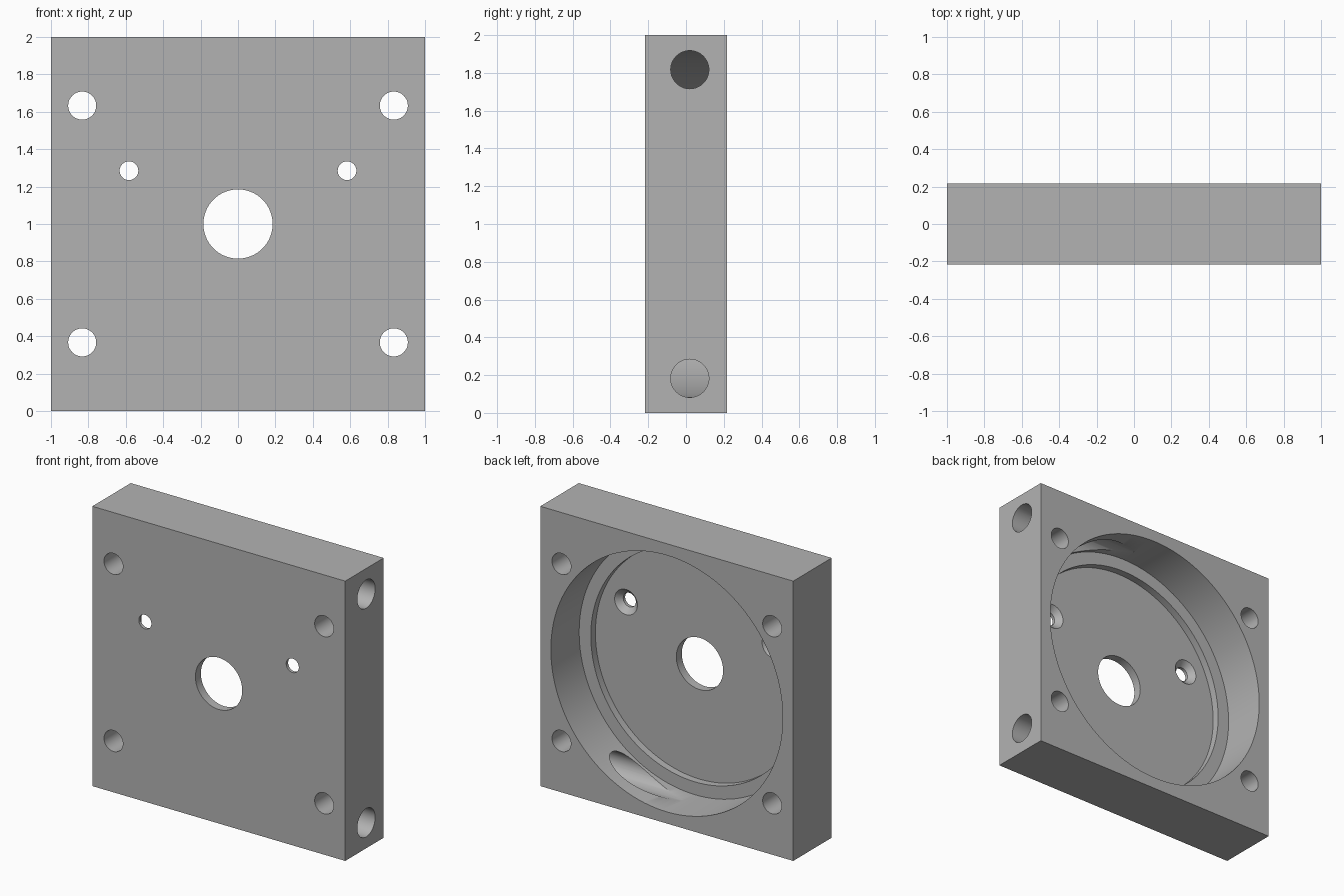
import bpy, bmesh, math
from mathutils import Matrix, Vector

cube = bpy.data.objects.get("Cube")
if cube:
    bpy.data.objects.remove(cube, do_unlink=True)

HALF_DEPTH = 0.217
FRONT, BACK = -HALF_DEPTH, HALF_DEPTH
FLOOR, LEDGE = -0.155, -0.103   # y of the pocket floor and of the ledge around it
OUT = 0.1                       # how far cutters stick out of the plate

grey = bpy.data.materials.new("machined_grey")
grey.use_nodes = True
grey.diffuse_color = (0.45, 0.45, 0.45, 1)
grey.node_tree.nodes["Principled BSDF"].inputs["Base Color"].default_value = (0.45, 0.45, 0.45, 1)


def add_object(name, bm):
    bmesh.ops.recalc_face_normals(bm, faces=bm.faces)
    mesh = bpy.data.meshes.new(name)
    bm.to_mesh(mesh)
    bm.free()
    mesh.materials.append(grey)
    obj = bpy.data.objects.new(name, mesh)
    bpy.context.collection.objects.link(obj)
    return obj


def turned_cutter(name, profile, origin, axis, steps=96):
    """Solid turned about an axis; profile is a list of (radius, distance along axis)."""
    bm = bmesh.new()
    rings = [[bm.verts.new((r * math.cos(2 * math.pi * i / steps),
                            r * math.sin(2 * math.pi * i / steps), h))
              for i in range(steps)] for r, h in profile]
    for a, b in zip(rings, rings[1:]):
        for i in range(steps):
            j = (i + 1) % steps
            bm.faces.new((a[i], a[j], b[j], b[i]))
    bm.faces.new(rings[0])
    bm.faces.new(rings[-1])
    turn = Vector((0, 0, 1)).rotation_difference(Vector(axis)).to_matrix().to_4x4()
    bm.transform(Matrix.Translation(origin) @ turn)
    obj = add_object(name, bm)
    obj.hide_render = True
    return obj


# Square plate
bm = bmesh.new()
bmesh.ops.create_cube(bm, size=1)
bm.transform(Matrix.Translation((0, 0, 1)) @ Matrix.Diagonal((2, 2 * HALF_DEPTH, 2, 1)))
plate = add_object("housing_plate", bm)

X, Y = (1, 0, 0), (0, 1, 0)
through = (FRONT - OUT, BACK + OUT)

# Stepped round pocket in the back, and the centre hole
cutters = [
    turned_cutter("pocket_cutter",
                  [(0.825, FLOOR), (0.825, LEDGE), (0.917, LEDGE), (0.917, BACK + OUT)],
                  (0, 0, 1), Y, 128),
    turned_cutter("centre_hole_cutter", [(0.185, h) for h in (FRONT - OUT, 0)], (0, 0, 1), Y),
]
for side in (-1, 1):
    # Countersunk screw holes in the pocket floor
    cutters.append(turned_cutter(
        "screw_hole_cutter",
        [(0.05, FRONT - OUT), (0.05, FLOOR - 0.04), (0.09, FLOOR), (0.09, 0)],
        (side * 0.583, 0, 1.285), Y, 48))
    # Corner bolt holes
    for level in (-1, 1):
        cutters.append(turned_cutter(
            "bolt_hole_cutter", [(0.075, h) for h in through],
            (side * 0.833, 0, 1 + level * 0.633), Y, 48))
    # Side bores that open into the pocket
    cutters.append(turned_cutter(
        "side_bore_cutter", [(0.101, h) for h in (0.02, 1 + OUT)],
        (0, 0.02, 1 + side * 0.817), X, 64))

# Cut, keep the result as plain mesh, and drop the cutters
for cutter in cutters:
    mod = plate.modifiers.new("cut", 'BOOLEAN')
    mod.operation = 'DIFFERENCE'
    mod.solver = 'EXACT'
    mod.object = cutter
bpy.context.view_layer.update()
result = bpy.data.meshes.new_from_object(plate.evaluated_get(bpy.context.evaluated_depsgraph_get()))
plate.modifiers.clear()
plate.data = result
plate.data.materials.clear()
plate.data.materials.append(grey)
for poly in plate.data.polygons:
    poly.material_index = 0
for cutter in cutters:
    bpy.data.objects.remove(cutter, do_unlink=True)

bpy.ops.object.select_all(action='DESELECT')
plate.select_set(True)
bpy.context.view_layer.objects.active = plate
bpy.ops.object.shade_smooth_by_angle(angle=math.radians(30))
